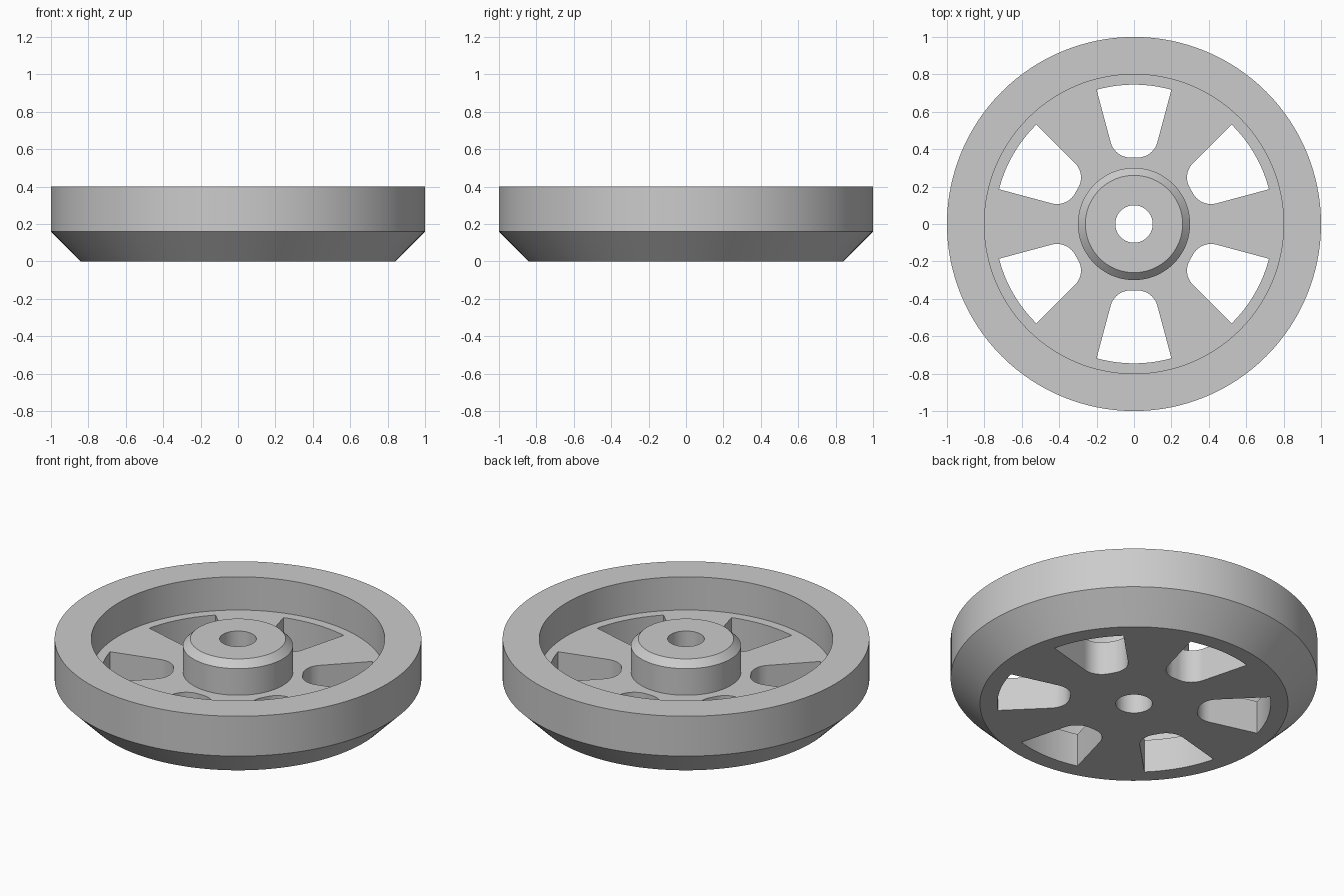
import bpy
import bmesh
from math import sin, cos, tan, asin, radians, tau
from mathutils import Matrix, Vector

SEGMENTS = 128

if "Cube" in bpy.data.objects:
    bpy.data.objects.remove(bpy.data.objects["Cube"])

grey = bpy.data.materials.new("plain grey")
grey.use_nodes = True
colour = (0.6, 0.6, 0.6, 1)
grey.diffuse_color = colour
grey.node_tree.nodes["Principled BSDF"].inputs["Base Color"].default_value = colour


def make_object(name, bm):
    """Turn a bmesh into a scene object with outward normals."""
    bmesh.ops.recalc_face_normals(bm, faces=bm.faces)
    mesh = bpy.data.meshes.new(name)
    bm.to_mesh(mesh)
    bm.free()
    mesh.materials.append(grey)
    obj = bpy.data.objects.new(name, mesh)
    bpy.context.collection.objects.link(obj)
    return obj


def lathe(name, profile):
    """Revolve a closed (radius, height) profile around z."""
    bm = bmesh.new()
    verts = [bm.verts.new((r, 0, z)) for r, z in profile]
    edges = [bm.edges.new((v, verts[i - 1])) for i, v in enumerate(verts)]
    bmesh.ops.spin(bm, geom=verts + edges, cent=(0, 0, 0), axis=(0, 0, 1),
                   angle=tau, steps=SEGMENTS, use_merge=True)
    bmesh.ops.remove_doubles(bm, verts=bm.verts, dist=1e-5)
    return make_object(name, bm)


def slot_outline(outer=0.745, half_width=0.2, inner=0.355, fillet=0.11):
    """Wedge opening along +y: rounded near the hub, arced near the rim."""
    slope = radians(15)
    corner = asin(half_width / outer)
    offset = half_width - outer * cos(corner) * tan(slope)
    cy = inner + fillet
    cx = tan(slope) * cy + offset - fillet / cos(slope)
    steps = 10
    right = []
    for i in range(steps + 1):
        a = radians(-90 + 75 * i / steps)
        right.append((cx + fillet * cos(a), cy + fillet * sin(a)))
    for i in range(steps):
        a = corner * (1 - i / steps)
        right.append((outer * sin(a), outer * cos(a)))
    left = [(-x, y) for x, y in reversed(right)]
    return right + [(0, outer)] + left


# Wheel: chamfered rim, recessed web, chamfered hub and axle bore
wheel = lathe("wheel", [
    (0.10, 0), (0.84, 0), (1.0, 0.16), (1.0, 0.4),
    (0.8, 0.4), (0.8, 0.2), (0.3, 0.2), (0.3, 0.36),
    (0.26, 0.4), (0.10, 0.4),
])

# Six openings between the spokes
bm = bmesh.new()
for i in range(6):
    turn = Matrix.Rotation(tau * i / 6, 3, "Z")
    face = bm.faces.new([bm.verts.new(turn @ Vector((x, y, -0.1)))
                         for x, y in slot_outline()])
    extruded = bmesh.ops.extrude_face_region(bm, geom=[face], use_keep_orig=True)
    top = [g for g in extruded["geom"] if isinstance(g, bmesh.types.BMVert)]
    bmesh.ops.translate(bm, verts=top, vec=(0, 0, 0.4))
cutter = make_object("spoke_openings_cutter", bm)
cutter.hide_render = True

cut = wheel.modifiers.new("spoke openings", "BOOLEAN")
cut.operation = "DIFFERENCE"
cut.solver = "EXACT"
cut.object = cutter

bpy.ops.object.select_all(action="DESELECT")
wheel.select_set(True)
bpy.context.view_layer.objects.active = wheel
bpy.ops.object.modifier_apply(modifier=cut.name)
bpy.data.objects.remove(cutter)
bpy.ops.object.shade_smooth_by_angle(angle=radians(25))
